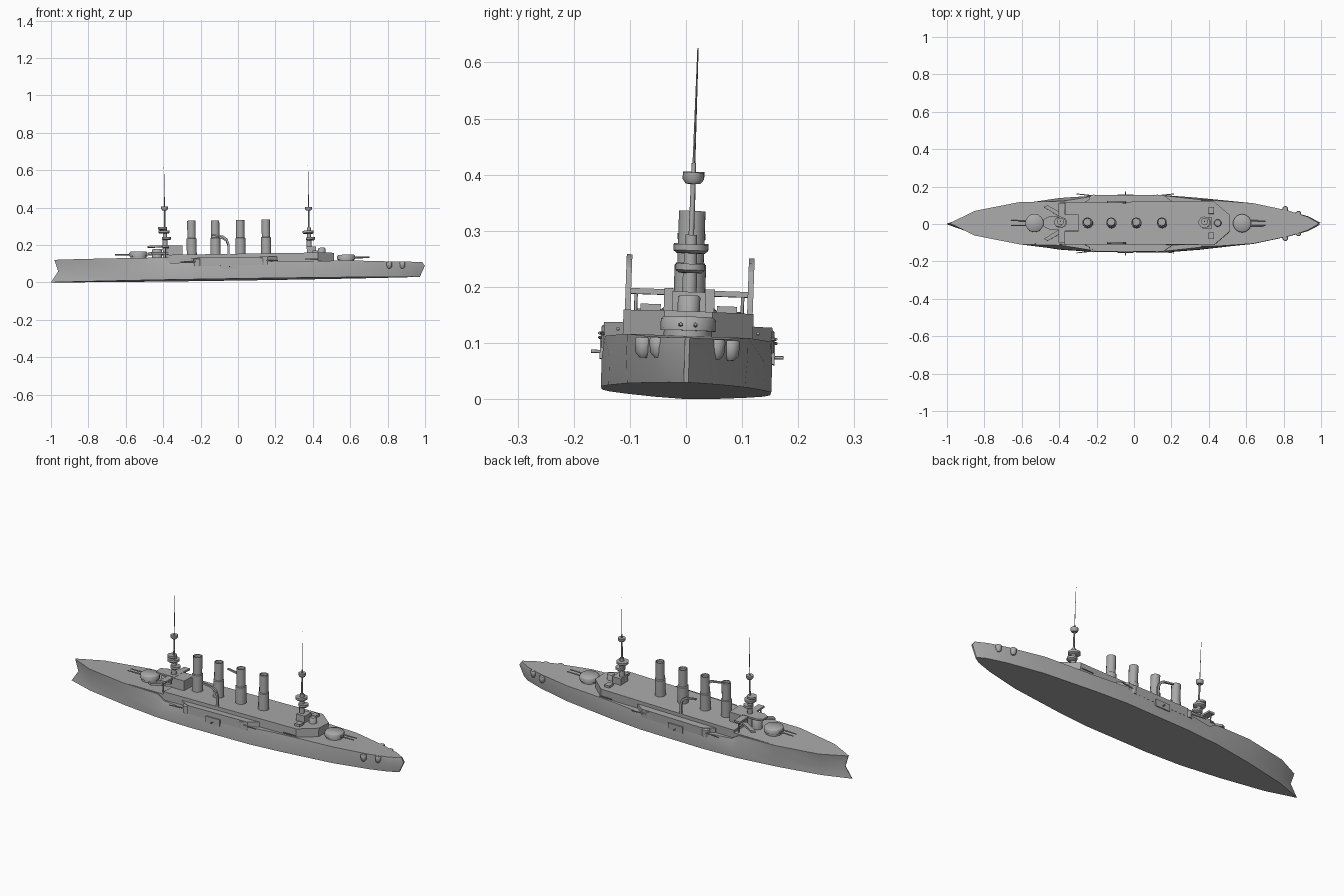
import bpy, bmesh, math
from mathutils import Matrix, Vector

if "Cube" in bpy.data.objects:
    bpy.data.objects.remove(bpy.data.objects["Cube"])

grey = bpy.data.materials.new("warship grey")
grey.use_nodes = True
grey.diffuse_color = (0.4, 0.4, 0.4, 1)
grey.node_tree.nodes["Principled BSDF"].inputs["Base Color"].default_value = (0.4, 0.4, 0.4, 1)

# The whole ship sits with a slight trim and heel
TILT = (Matrix.Translation((0, 0, 0.015)) @ Matrix.Rotation(-0.015, 4, 'Y')
        @ Matrix.Rotation(-0.035, 4, 'X'))


def finish(name, bm, angle=30):
    bmesh.ops.recalc_face_normals(bm, faces=bm.faces)
    bm.transform(TILT)
    mesh = bpy.data.meshes.new(name)
    bm.to_mesh(mesh)
    bm.free()
    mesh.materials.append(grey)
    ob = bpy.data.objects.new(name, mesh)
    bpy.context.collection.objects.link(ob)
    bpy.ops.object.select_all(action='DESELECT')
    ob.select_set(True)
    bpy.context.view_layer.objects.active = ob
    bpy.ops.object.shade_smooth_by_angle(angle=math.radians(angle))
    return ob


def box(name, x0, x1, y0, y1, z0, z1):
    bm = bmesh.new()
    bmesh.ops.create_cube(bm, size=1)
    bm.transform(Matrix.Translation(((x0 + x1) / 2, (y0 + y1) / 2, (z0 + z1) / 2))
                 @ Matrix.Diagonal((x1 - x0, y1 - y0, z1 - z0, 1)))
    return finish(name, bm)


def prism(name, outline, z0, z1):
    bm = bmesh.new()
    face = bm.faces.new([bm.verts.new((x, y, z0)) for x, y in outline])
    new = bmesh.ops.extrude_face_region(bm, geom=[face])["geom"]
    bmesh.ops.translate(bm, vec=(0, 0, z1 - z0),
                        verts=[v for v in new if isinstance(v, bmesh.types.BMVert)])
    return finish(name, bm)


def mirrored(half):
    """Close an outline given along its +y side, front to back."""
    return half + [(x, -y) for x, y in reversed(half)]


def lathe(name, x, y, profile, sides=12):
    """Stacked rings of (radius, height) around a vertical axis."""
    bm = bmesh.new()
    rings = [[bm.verts.new((x + r * math.cos(2 * math.pi * (i + .5) / sides),
                            y + r * math.sin(2 * math.pi * (i + .5) / sides), z))
              for i in range(sides)] for r, z in profile]
    for a, b in zip(rings, rings[1:]):
        for i in range(sides):
            j = (i + 1) % sides
            bm.faces.new((a[i], a[j], b[j], b[i]))
    bm.faces.new(rings[0])
    bm.faces.new(rings[-1])
    return finish(name, bm, 46)


def rod(name, a, b, r0, r1=None, sides=6):
    a, b = Vector(a), Vector(b)
    bm = bmesh.new()
    bmesh.ops.create_cone(bm, cap_ends=True, segments=sides, radius1=r0,
                          radius2=r0 if r1 is None else r1, depth=(b - a).length)
    bm.transform(Matrix.Translation((a + b) / 2)
                 @ (b - a).to_track_quat('Z', 'Y').to_matrix().to_4x4())
    return finish(name, bm, 61)


# Hull: station x, then half widths at keel, waterline and deck, then deck height
stations = [(-.85, .055, .052, .066, .12), (-.61, .105, .106, .113, .12),
            (-.40, .137, .137, .118, .115), (-.36, .140, .140, .122, .09),
            (-.2, .15, .15, .148, .09), (.17, .152, .152, .148, .09),
            (.35, .138, .138, .128, .09), (.64, .105, .108, .108, .088),
            (.83, .063, .068, .068, .082), (.93, .03, .04, .036, .08)]
bm = bmesh.new()
sections = []


def section(points):
    sections.append([bm.verts.new(p) for p in points])


def ends(xs, w, top):
    side = list(zip(xs, (0, .058, top)))
    section([(x, w, z) for x, z in side] + [(x, -w, z) for x, z in reversed(side)])


ends((-1, -.96, -.98), .002, .12)
for x, wb, wm, wt, zt in stations:
    half = [(wb, 0), (wm, .05), (wt, zt)]
    section([(x, y, z) for y, z in half] + [(x, -y, z) for y, z in reversed(half)])
ends((.972, 1.0, .985), .004, .08)
for a, b in zip(sections, sections[1:]):
    for i in range(6):
        j = (i + 1) % 6
        bm.faces.new((a[i], a[j], b[j], b[i]))
bm.faces.new(sections[0])
bm.faces.new(sections[-1])
finish("hull", bm, 25)

# Raised decks
prism("forecastle_deck", mirrored([(-.62, .108), (-.36, .113)]), .08, .12)
prism("upper_deck", mirrored([(-.37, .113), (.43, .116), (.515, .043)]), .08, .134)
prism("midship_battery", mirrored([(-.26, .115), (-.2, .15), (.16, .15), (.21, .115)]), .07, .115)

# Funnels with a wider lower casing
for n, x in enumerate((-.245, -.118, .016, .153)):
    lathe(f"funnel_{n + 1}", x, 0, [(.028, .12), (.028, .222), (.0235, .225), (.0235, .318),
                                    (.019, .318), (.019, .305)], 10)

# Main turrets, each with twin guns
for name, x, d, z in (("fore", -.53, -1, .12), ("aft", .58, 1, .086)):
    lathe(name + "_turret", x, 0, [(.043, z - .01), (.043, z + .012), (.049, z + .012),
                                   (.049, z + .032), (.044, z + .037)], 14)
    for y in (-.013, .013):
        rod(name + "_gun", (x + d * .04, y, z + .022), (x + d * .125, y, z + .022), .0045, .003)

# Bridge structure
box("chart_house", -.37, -.295, -.045, .045, .12, .186)
box("bridge_wing", -.40, -.365, -.105, .105, .175, .185)
prism("bridge_deck", mirrored([(-.48, .02), (-.45, .035), (-.36, .035)]), .178, .187)
lathe("conning_tower", -.43, 0, [(.028, .11), (.028, .165), (.024, .17)], 10)
for s, side in ((1, "left"), (-1, "right")):
    prism(side + "_bridge_platform", [(-.48, s * .085), (-.46, s * .095), (-.37, s * .045),
                                      (-.39, s * .03)], .138, .150)
    rod(side + "_bridge_post", (-.385, s * .095, .11), (-.385, s * .095, .18), .003)
lathe("aft_conning_tower", .45, 0, [(.02, .12), (.02, .16), (.017, .163)], 10)
box("aft_house", .37, .42, -.03, .03, .12, .17)
for y in (-.068, .068):
    box("aft_locker", .40, .43, y - .018, y + .018, .13, .146)

# Masts with platforms and fighting tops
for name, x in (("fore", -.387), ("aft", .383)):
    dz = .005 if name == "fore" else -.008
    lathe(name + "_mast_base", x, 0, [(.014, .12), (.014, .19), (.011, .28 + dz)], 8)
    for dx, z, r in ((.008, .212, .026), (-.004, .247, .031)):
        lathe(name + "_mast_platform", x + dx, 0,
              [(r - .006, z + dz), (r, z + .005 + dz), (r, z + .016 + dz)], 10)
    if name == "fore":
        lathe("fore_searchlight_top", x - .012, 0, [(.018, .27), (.025, .276), (.025, .286)], 10)
    rod(name + "_lower_mast", (x, 0, .26), (x, 0, .40), .005, .004)
    lathe(name + "_fighting_top", x, 0, [(.013, .371 + dz), (.019, .379 + dz), (.019, .391 + dz)], 10)
    rod(name + "_topmast", (x, 0, .38), (x, 0, .605), .0025, .001, 4)

for s, side in ((1, "left"), (-1, "right")):
    # Boat crane with a curved jib
    bm = bmesh.new()
    path = [(-.048, .11), (-.048, .185), (-.058, .212), (-.08, .228), (-.14, .238)]
    rings = []
    for n, (x, z) in enumerate(path):
        w = .006
        ox, oz = (w, 0) if n < 2 else (w * .7, w * .7) if n < 4 else (.001, w * .6)
        rings.append([bm.verts.new((x + a * ox, s * .109 + b * .005, z + a * oz))
                      for a, b in ((-1, -1), (1, -1), (1, 1), (-1, 1))])
    for a, b in zip(rings, rings[1:]):
        for i in range(4):
            j = (i + 1) % 4
            bm.faces.new((a[i], a[j], b[j], b[i]))
    bm.faces.new(rings[0])
    bm.faces.new(rings[-1])
    finish(side + "_boat_crane", bm)

    # Casemate guns along the side
    for x, d in ((-.215, -1), (.125, 1)):
        lathe(side + "_casemate", x, s * .132, [(.022, .07), (.022, .108), (.018, .111)], 10)
        rod(side + "_casemate_gun", (x, s * .147, .094), (x + d * .09, s * .158, .094), .004, .0025)
    ys = sorted((s * .12, s * .156))
    box(side + "_midship_sponson", -.088, -.002, *ys, .052, .088)
    rod(side + "_midship_gun", (-.045, s * .15, .065), (-.045, s * .172, .065), .003)
    rod(side + "_aft_side_gun", (.36, s * .125, .1), (.43, s * .125, .1), .003)

    # Rounded stern gun pods
    for x, y in ((.81, .078), (.88, .052)):
        lathe(side + "_stern_pod", x, s * y, [(.006, .044), (.014, .053), (.016, .076), (.013, .08)], 10)
